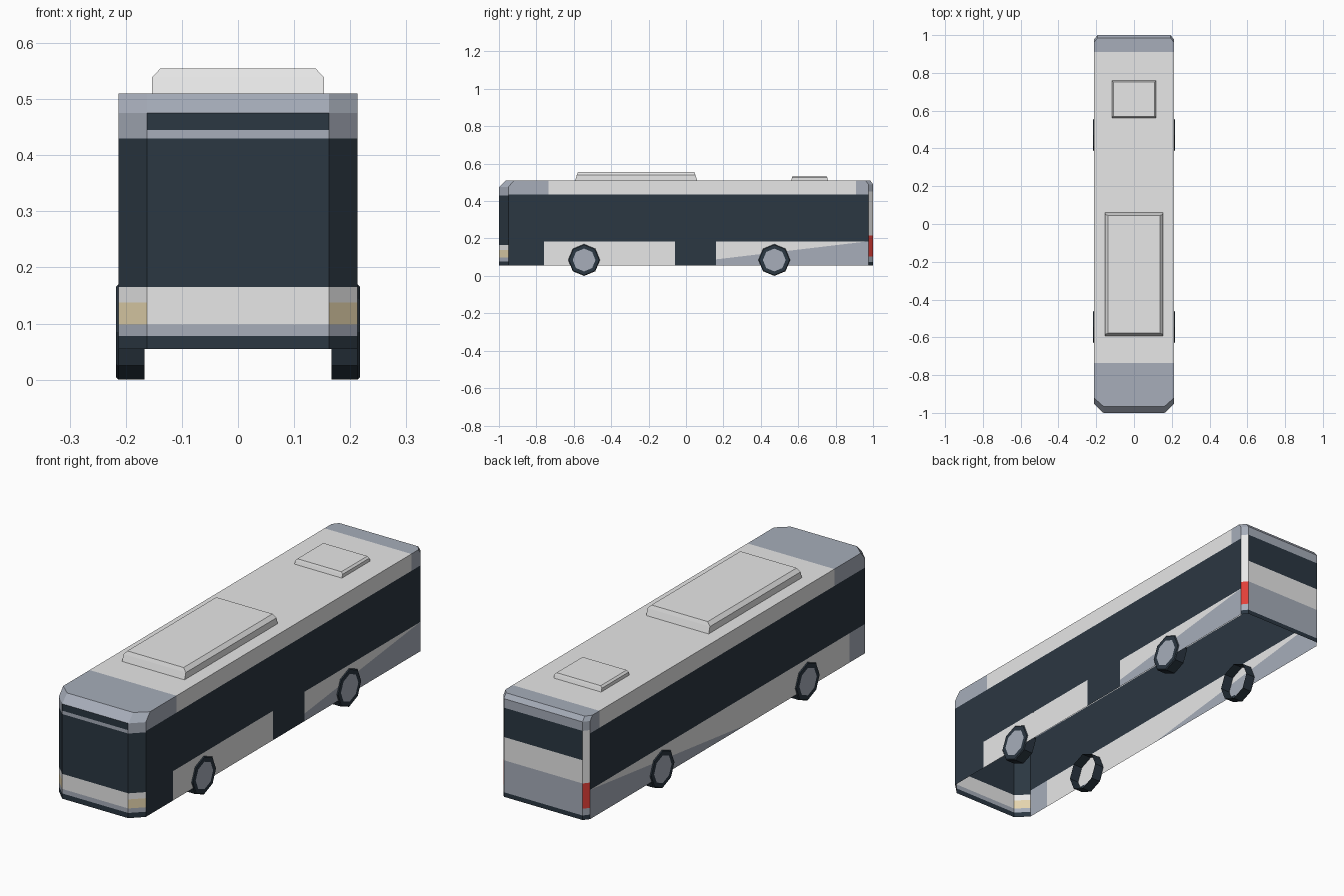
import bpy, bmesh, math
from mathutils import Vector

default_cube = bpy.data.objects.get("Cube")
if default_cube:
    bpy.data.objects.remove(default_cube, do_unlink=True)

WHITE, SLATE, DARK, CREAM, RED = range(5)
palette = [
    ("white_paint", (0.87, 0.87, 0.87)),
    ("slate_grey_paint", (0.385, 0.42, 0.49)),
    ("dark_glass_and_rubber", (0.024, 0.038, 0.054)),
    ("cream_headlight", (0.78, 0.66, 0.42)),
    ("red_tail_light", (0.75, 0.05, 0.04)),
]
materials = []
for name, colour in palette:
    material = bpy.data.materials.new(name)
    material.use_nodes = True
    material.diffuse_color = (*colour, 1)
    material.node_tree.nodes["Principled BSDF"].inputs["Base Color"].default_value = (*colour, 1)
    materials.append(material)


class Part:
    """Collects coloured flat faces, all turned away from a centre point."""

    def __init__(self, name, centre):
        self.name, self.centre, self.bm = name, Vector(centre), bmesh.new()

    def face(self, points, colour):
        face = self.bm.faces.new([self.bm.verts.new(p) for p in points])
        face.material_index = colour
        face.normal_update()
        if face.normal.dot(face.calc_center_median() - self.centre) < 0:
            face.normal_flip()

    def bridge(self, ring_a, ring_b, colour):
        for i in range(len(ring_a)):
            j = (i + 1) % len(ring_a)
            self.face((ring_a[i], ring_a[j], ring_b[j], ring_b[i]), colour)

    def wall(self, a, b, bottom, bands):
        """Upright wall from plan point a to b, striped by (top, colour)."""
        for top, colour in bands:
            self.face(((*a, bottom), (*b, bottom), (*b, top), (*a, top)), colour)
            bottom = top

    def finish(self):
        bmesh.ops.remove_doubles(self.bm, verts=self.bm.verts, dist=0.0002)
        mesh = bpy.data.meshes.new(self.name)
        self.bm.to_mesh(mesh)
        self.bm.free()
        for material in materials:
            mesh.materials.append(material)
        bpy.context.collection.objects.link(bpy.data.objects.new(self.name, mesh))


# Main dimensions
HALF, FLOOR, SILL, GLASS_TOP, ROOF = 0.213, 0.055, 0.185, 0.435, 0.51
FRONT, FRONT_SIDE, FRONT_X, FRONT_TOP = -1, -0.95, 0.162, 0.475
BACK, BACK_SIDE, BACK_X, BACK_TOP = 1, 0.975, 0.193, 0.49
ROOF_FRONT, ROOF_FRONT_SIDE = -0.965, -0.92
ROOF_BACK, ROOF_BACK_SIDE = 0.985, 0.96
CAP_FRONT, CAP_BACK = -0.735, 0.91
SWEEP_START, DOOR_FRONT, DOOR_BACK = -0.12, -0.06, 0.16

body = Part("body_shell", (0, 0, 0.28))

# Front and back walls
body.wall((-FRONT_X, FRONT), (FRONT_X, FRONT), FLOOR,
          [(0.078, DARK), (0.098, SLATE), (0.165, WHITE), (0.43, DARK),
           (0.445, SLATE), (FRONT_TOP, DARK)])
body.wall((-BACK_X, BACK), (BACK_X, BACK), FLOOR,
          [(0.075, DARK), (0.217, SLATE), (0.32, WHITE), (0.45, DARK), (BACK_TOP, SLATE)])

for s in (-1, 1):
    x = s * HALF

    def side(points, colour):
        body.face([(x, y, z) for y, z in points], colour)

    def panel(y0, y1, z0, z1, colour):
        side(((y0, z0), (y1, z0), (y1, z1), (y0, z1)), colour)

    # Corner posts with lights
    body.wall((s * FRONT_X, FRONT), (x, FRONT_SIDE), FLOOR,
              [(0.078, DARK), (0.098, SLATE), (0.138, CREAM), (0.165, WHITE),
               (0.43, DARK), (FRONT_TOP, SLATE)])
    body.wall((s * BACK_X, BACK), (x, BACK_SIDE), FLOOR,
              [(0.075, DARK), (0.105, SLATE), (0.217, RED), (0.45, WHITE), (BACK_TOP, SLATE)])
    body.face(((s * FRONT_X, FRONT, FRONT_TOP), (x, FRONT_SIDE, FRONT_TOP),
               (x, ROOF_FRONT_SIDE, ROOF), (s * FRONT_X, ROOF_FRONT, ROOF)), SLATE)
    body.face(((s * BACK_X, BACK, BACK_TOP), (x, BACK_SIDE, BACK_TOP),
               (x, ROOF_BACK_SIDE, ROOF), (s * BACK_X, ROOF_BACK, ROOF)), SLATE)

    # Side glass and roof rail
    panel(FRONT_SIDE, BACK_SIDE, SILL, GLASS_TOP, DARK)
    panel(CAP_FRONT, CAP_BACK, GLASS_TOP, ROOF, WHITE)
    side(((FRONT_SIDE, GLASS_TOP), (CAP_FRONT, GLASS_TOP), (CAP_FRONT, ROOF),
          (ROOF_FRONT_SIDE, ROOF), (FRONT_SIDE, FRONT_TOP)), SLATE)
    side(((BACK_SIDE, GLASS_TOP), (CAP_BACK, GLASS_TOP), (CAP_BACK, ROOF),
          (ROOF_BACK_SIDE, ROOF), (BACK_SIDE, BACK_TOP)), SLATE)

    # Lower panels: doors on one side only
    if s > 0:
        panel(FRONT_SIDE, -0.76, FLOOR, SILL, DARK)
        panel(-0.76, DOOR_FRONT, FLOOR, SILL, WHITE)
        panel(DOOR_FRONT, DOOR_BACK, FLOOR, SILL, DARK)
        start = DOOR_BACK
    else:
        panel(FRONT_SIDE, -0.84, FLOOR, SILL, SLATE)
        panel(-0.84, SWEEP_START, FLOOR, SILL, WHITE)
        start = SWEEP_START

    # Rising diagonal sweep
    rise = (SILL - FLOOR) * (start - SWEEP_START) / (BACK_SIDE - SWEEP_START)
    side(((start, FLOOR + rise), (BACK_SIDE, SILL), (start, SILL)), WHITE)
    sweep = [(start, FLOOR), (BACK_SIDE, FLOOR), (BACK_SIDE, SILL)]
    if rise > 0:
        sweep.append((start, FLOOR + rise))
    side(sweep, SLATE)

# Roof, end caps and sloped roof edges
body.face([(x, y, ROOF) for x, y in ((-HALF, CAP_FRONT), (HALF, CAP_FRONT),
                                     (HALF, CAP_BACK), (-HALF, CAP_BACK))], WHITE)
for cap, shoulder, tip, tip_x, end, end_z in (
        (CAP_FRONT, ROOF_FRONT_SIDE, ROOF_FRONT, FRONT_X, FRONT, FRONT_TOP),
        (CAP_BACK, ROOF_BACK_SIDE, ROOF_BACK, BACK_X, BACK, BACK_TOP)):
    body.face([(x, y, ROOF) for x, y in ((-HALF, cap), (HALF, cap), (HALF, shoulder),
                                         (tip_x, tip), (-tip_x, tip), (-HALF, shoulder))], SLATE)
    body.face(((-tip_x, tip, ROOF), (tip_x, tip, ROOF),
               (tip_x, end, end_z), (-tip_x, end, end_z)), SLATE)
body.finish()


# Roof units with bevelled tops
def roof_unit(name, half, y0, y1, middle, top, inset):
    part = Part(name, (0, (y0 + y1) / 2, ROOF))

    def ring(dx, dy, z):
        return [(-half + dx, y0 + dy, z), (half - dx, y0 + dy, z),
                (half - dx, y1 - dy, z), (-half + dx, y1 - dy, z)]

    rings = [ring(0, 0, ROOF), ring(0, inset * 0.6, middle), ring(inset, inset, top)]
    part.bridge(rings[0], rings[1], WHITE)
    part.bridge(rings[1], rings[2], WHITE)
    part.face(rings[2], WHITE)
    part.finish()


roof_unit("roof_air_unit", 0.153, -0.593, 0.06, 0.539, 0.555, 0.015)
roof_unit("roof_hatch", 0.116, 0.562, 0.76, 0.525, 0.533, 0.008)


# Eight-sided wheels, open on the inside
def wheel(name, s, y):
    radius = 0.085
    part = Part(name, (s * 0.18, y, radius))

    def ring(r, x):
        return [(s * x, y + r * math.sin(i * math.tau / 8), radius + r * math.cos(i * math.tau / 8))
                for i in range(8)]

    rings = [ring(radius, 0.167), ring(radius, 0.213), ring(0.081, 0.217), ring(0.061, 0.217)]
    for inner, outer in zip(rings, rings[1:]):
        part.bridge(inner, outer, DARK)
    part.face(rings[-1], SLATE)
    part.finish()


for label, s in (("left", 1), ("right", -1)):
    wheel("front_" + label + "_wheel", s, -0.545)
    wheel("rear_" + label + "_wheel", s, 0.472)
